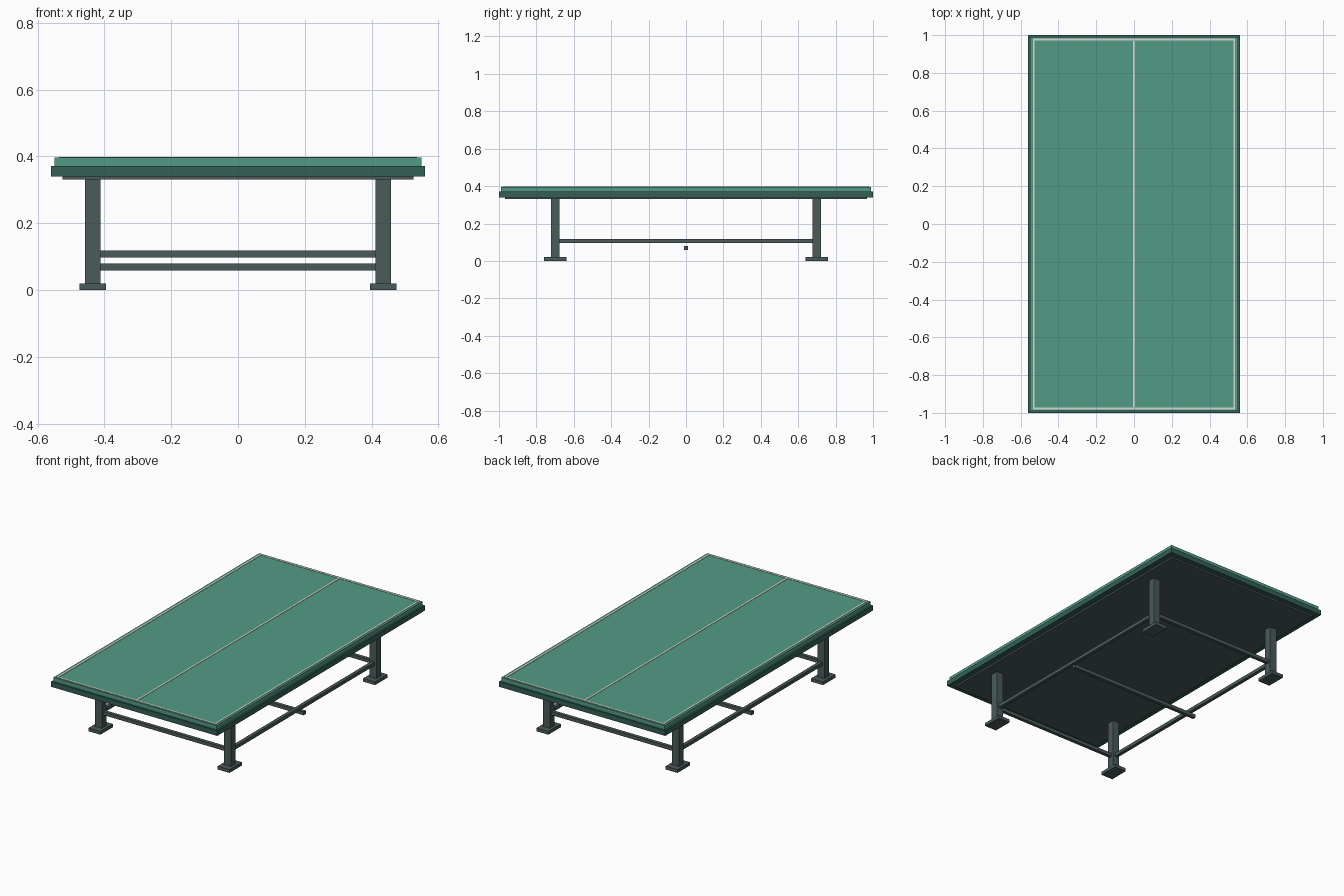
import bpy

cube = bpy.data.objects.get("Cube")
if cube:
    bpy.data.objects.remove(cube, do_unlink=True)


def material(name, color):
    mat = bpy.data.materials.new(name)
    mat.use_nodes = True
    mat.diffuse_color = (*color, 1)
    mat.node_tree.nodes["Principled BSDF"].inputs["Base Color"].default_value = (*color, 1)
    return mat


green = material("table green", (0.085, 0.33, 0.24))
dark_green = material("dark green", (0.034, 0.115, 0.093))
steel = material("grey steel", (0.068, 0.105, 0.1))
white = material("line white", (0.68, 0.7, 0.66))


def box(name, mat, half_x, half_y, bottom, top, x=0, y=0):
    """Box given by half widths, bottom and top heights, and centre."""
    bpy.ops.mesh.primitive_cube_add(size=2, location=(x, y, (bottom + top) / 2))
    obj = bpy.context.object
    obj.name = name
    obj.scale = (half_x, half_y, (top - bottom) / 2)
    bpy.ops.object.transform_apply(location=False, rotation=False, scale=True)
    obj.data.materials.append(mat)
    return obj


# Table top: support tray, rim and playing surface
box("support_tray", steel, 0.525, 0.967, 0.33, 0.342)
box("rim", dark_green, 0.56, 1.0, 0.34, 0.371)
box("playing_surface", green, 0.55, 0.99, 0.371, 0.396)

# Painted lines
LINE = 0.005
box("centre_line", white, LINE, 0.97, 0.395, 0.398)
for side, label in ((-1, "right"), (1, "left")):
    box(f"side_line_{label}", white, LINE, 0.98, 0.395, 0.398, x=side * 0.531)
for end, label in ((-1, "front"), (1, "back")):
    box(f"end_line_{label}", white, 0.536, LINE, 0.395, 0.398, y=end * 0.976)

# Legs with foot plates
LEG_X, LEG_Y, BAR = 0.435, 0.70, 0.0105
for end, end_name in ((-1, "front"), (1, "back")):
    for side, side_name in ((-1, "right"), (1, "left")):
        place = dict(x=side * LEG_X, y=end * LEG_Y)
        box(f"leg_{end_name}_{side_name}", steel, 0.023, 0.0225, 0.02, 0.331, **place)
        box(f"foot_{end_name}_{side_name}", steel, 0.04, 0.06, 0, 0.02, **place)

# Rails between the legs and the low middle crossbar
for end, label in ((-1, "front"), (1, "back")):
    box(f"end_rail_{label}", steel, LEG_X, BAR, 0.097, 0.118, y=end * LEG_Y)
for side, label in ((-1, "right"), (1, "left")):
    box(f"side_rail_{label}", steel, BAR, LEG_Y, 0.097, 0.118, x=side * LEG_X)
box("middle_crossbar", steel, 0.45, BAR, 0.058, 0.079)
